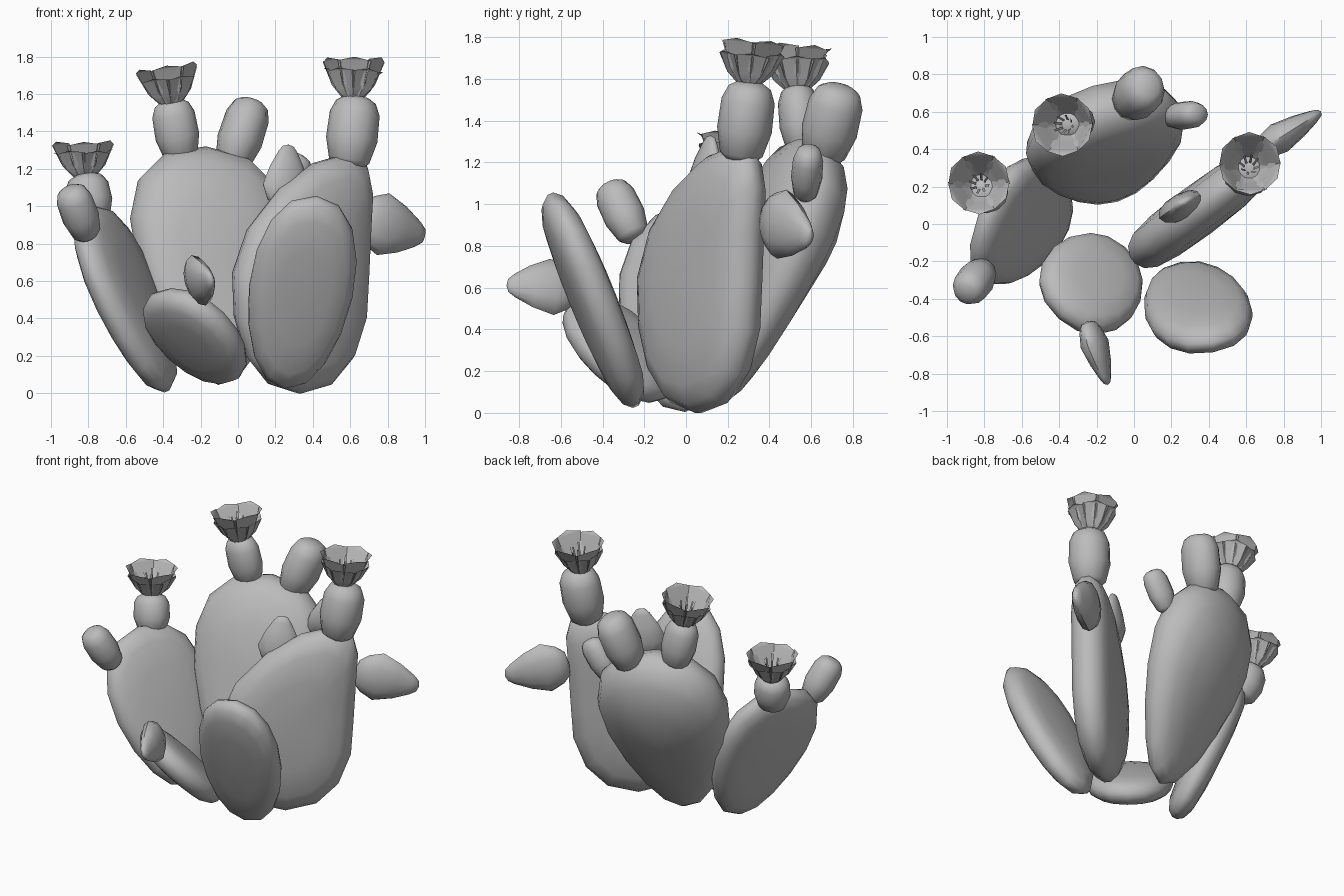
import bpy, bmesh, math, random
from mathutils import Vector

random.seed(4)
cube = bpy.data.objects.get("Cube")
if cube:
    bpy.data.objects.remove(cube, do_unlink=True)

grey = bpy.data.materials.new("plain grey")
grey.use_nodes = True
grey.diffuse_color = (0.5, 0.5, 0.5, 1)
grey.node_tree.nodes["Principled BSDF"].inputs["Base Color"].default_value = (0.5, 0.5, 0.5, 1)


def frame(base, top, wide):
    """Axes of a part: origin, wide direction, long direction, normal, length."""
    base, top, wide = Vector(base), Vector(top), Vector(wide)
    u = (top - base).normalized()
    w = (wide - u * wide.dot(u)).normalized()
    return base, w, u, w.cross(u), (top - base).length


def finish(name, bm):
    mesh = bpy.data.meshes.new(name)
    bm.to_mesh(mesh)
    bm.free()
    mesh.materials.append(grey)
    obj = bpy.data.objects.new(name, mesh)
    bpy.context.collection.objects.link(obj)
    bpy.ops.object.select_all(action='DESELECT')
    obj.select_set(True)
    bpy.context.view_layer.objects.active = obj
    bpy.ops.object.shade_smooth_by_angle(angle=math.radians(50))


def loft(name, rings, ends):
    """Skin a stack of rings and close both ends with a fan."""
    bm = bmesh.new()
    loops = [[bm.verts.new(p) for p in ring] for ring in rings]
    n = len(loops[0])
    for a, b in zip(loops, loops[1:]):
        for i in range(n):
            j = (i + 1) % n
            bm.faces.new((a[i], a[j], b[j], b[i]))
    for ring, end in ((loops[0], ends[0]), (loops[-1], ends[1])):
        tip = bm.verts.new(end)
        for i in range(n):
            bm.faces.new((ring[i], ring[(i + 1) % n], tip))
    bmesh.ops.recalc_face_normals(bm, faces=bm.faces)
    finish(name, bm)


def pad(name, base, top, wide, half, thick, taper, bend=0, dome=0, flare=0):
    """Egg-shaped pad: bend shifts its top sideways, dome swells its back, flare thickens its top."""
    o, w, u, n, length = frame(base, top, wide)
    mid = o + u * length / 2
    outline = []
    for i in range(16):
        a = math.tau * i / 16
        c, s = math.cos(a), math.sin(a)
        side = math.copysign(abs(c) ** 0.9, c) * half * (1 + taper * s) + bend * max(0, s) ** 1.7
        outline.append((w * side + u * s * length / 2, 1 + flare * s))
    section = [(0.5, 0.5), (0.8, 0.42), (0.94, 0.28), (1, 0.08)]
    section += [(r, -h - dome * (1 - r * r)) for r, h in reversed(section)]
    rings = [[mid + p * r + n * h * thick * f for p, f in outline] for r, h in section]
    loft(name, rings, (mid + n * thick * 0.53, mid - n * thick * (0.53 + dome)))


ROUND = [(0.02, 0.52), (0.1, 0.78), (0.4, 1), (0.76, 0.97), (0.92, 0.77), (0.98, 0.48)]
POINTED = [(0.03, 0.5), (0.15, 0.78), (0.36, 1), (0.65, 0.74), (0.88, 0.42), (0.97, 0.24)]


def bud(name, base, top, wide, half, depth, profile=ROUND):
    """Young growth: an oval section swept along its axis."""
    o, w, u, n, length = frame(base, top, wide)
    rings = []
    for t, r in profile:
        rings.append([o + u * t * length + (w * math.cos(a) * half + n * math.sin(a) * depth) * r
                      for a in (math.tau * i / 12 for i in range(12))])
    loft(name, rings, (o, o + u * length))


def flower(name, base, top, radius=0.165):
    """Cup of broad overlapping petals in two layers, with stamens inside."""
    o, w, u, n, height = frame(base, top, (1, 0, 0))

    def at(a, r, h):
        return o + (w * math.cos(a) + n * math.sin(a)) * r * radius + u * h * height

    bm = bmesh.new()
    for count, scale, tall, turn in ((6, 0.95, 0.72, 0), (6, 1.0, 0.98, 0.5)):
        for k in range(count):
            a = math.tau * k / count + turn
            d = math.pi / count
            lift = tall + random.uniform(-0.04, 0.04)
            rows = [(0.9, 0.32, 0.0), (1.05, 0.7, 0.36), (1.1, 1.0, 0.92)]
            pairs = []
            for spread, r, h in rows:
                pairs.append([bm.verts.new(at(a + q * d * spread, r * scale, h * lift))
                              for q in (-1, 1)])
            for p, q in zip(pairs, pairs[1:]):
                bm.faces.new((p[0], p[1], q[1], q[0]))
            tip = bm.verts.new(at(a, 1.02 * scale, lift))
            bm.faces.new((pairs[-1][0], pairs[-1][1], tip))
    # closed floor of the cup
    bm.faces.new([bm.verts.new(at(-math.tau * i / 8, 0.36, 0.04)) for i in range(8)])
    finish(name + "_petals", bm)

    bm = bmesh.new()
    for k in range(8):
        a = math.tau * k / 8 + 0.2
        foot = [bm.verts.new(at(a + q, 0.15, 0.05)) for q in (-0.25, 0.25)]
        head = [bm.verts.new(at(a + q, 0.33, 0.72 + 0.12 * (k % 2))) for q in (0.12, -0.12)]
        bm.faces.new(foot + head)
    finish(name + "_stamens", bm)


# large pads
pad("back_pad", (-0.1, 0.15, 0.05), (-0.18, 0.63, 1.31), (0.95, 0.31, 0), 0.41, 0.27, 0.36,
    dome=0.2, flare=0.32)
pad("left_facing_pad", (0.33, 0.06, 0.0), (0.34, 0.07, 1.28), (0.8, 0.6, 0), 0.43, 0.26, -0.1,
    bend=0.29)
pad("front_left_pad", (0.25, -0.24, 0.03), (0.42, -0.65, 1.05), (0.99, 0.13, 0), 0.28, 0.19, 0.1)
pad("front_low_pad", (-0.06, -0.14, 0.07), (-0.39, -0.49, 0.54), (0.76, -0.65, 0), 0.28, 0.18, 0.05)
pad("right_pad", (-0.38, -0.01, 0.01), (-0.8, 0.03, 1.0), (0.35, 0.93, 0.1), 0.35, 0.19, 0.24)

# rounded buds
X = (1, 0, 0)
bud("back_flower_bud", (-0.3, 0.56, 1.24), (-0.36, 0.53, 1.57), X, 0.118, 0.1)
bud("left_flower_bud", (0.59, 0.26, 1.2), (0.635, 0.31, 1.59), X, 0.138, 0.132)
bud("right_flower_bud", (-0.77, 0.14, 0.92), (-0.82, 0.2, 1.17), X, 0.12, 0.11)
bud("back_top_bud", (-0.04, 0.65, 1.2), (0.08, 0.74, 1.57), X, 0.122, 0.135)
bud("back_side_bud", (0.19, 0.57, 1.03), (0.35, 0.59, 1.27), X, 0.09, 0.075)
bud("right_front_bud", (-0.8, -0.24, 0.83), (-0.9, -0.37, 1.1), X, 0.1, 0.1)

# flattened pointed buds
bud("left_inner_bud", (0.25, 0.08, 0.98), (0.27, 0.12, 1.33), (0.85, 0.45, 0), 0.14, 0.07, POINTED)
bud("left_outer_bud", (0.65, 0.38, 0.94), (1.0, 0.6, 0.84), (0, 0, 1), 0.17, 0.085, POINTED)
bud("front_low_bud", (-0.25, -0.52, 0.6), (-0.14, -0.86, 0.61), (-0.3, 0, 1), 0.14, 0.07, POINTED)

# flowers
flower("back_flower", (-0.355, 0.53, 1.54), (-0.385, 0.53, 1.75))
flower("left_flower", (0.615, 0.3, 1.57), (0.62, 0.325, 1.79))
flower("right_flower", (-0.82, 0.21, 1.15), (-0.83, 0.22, 1.345))
